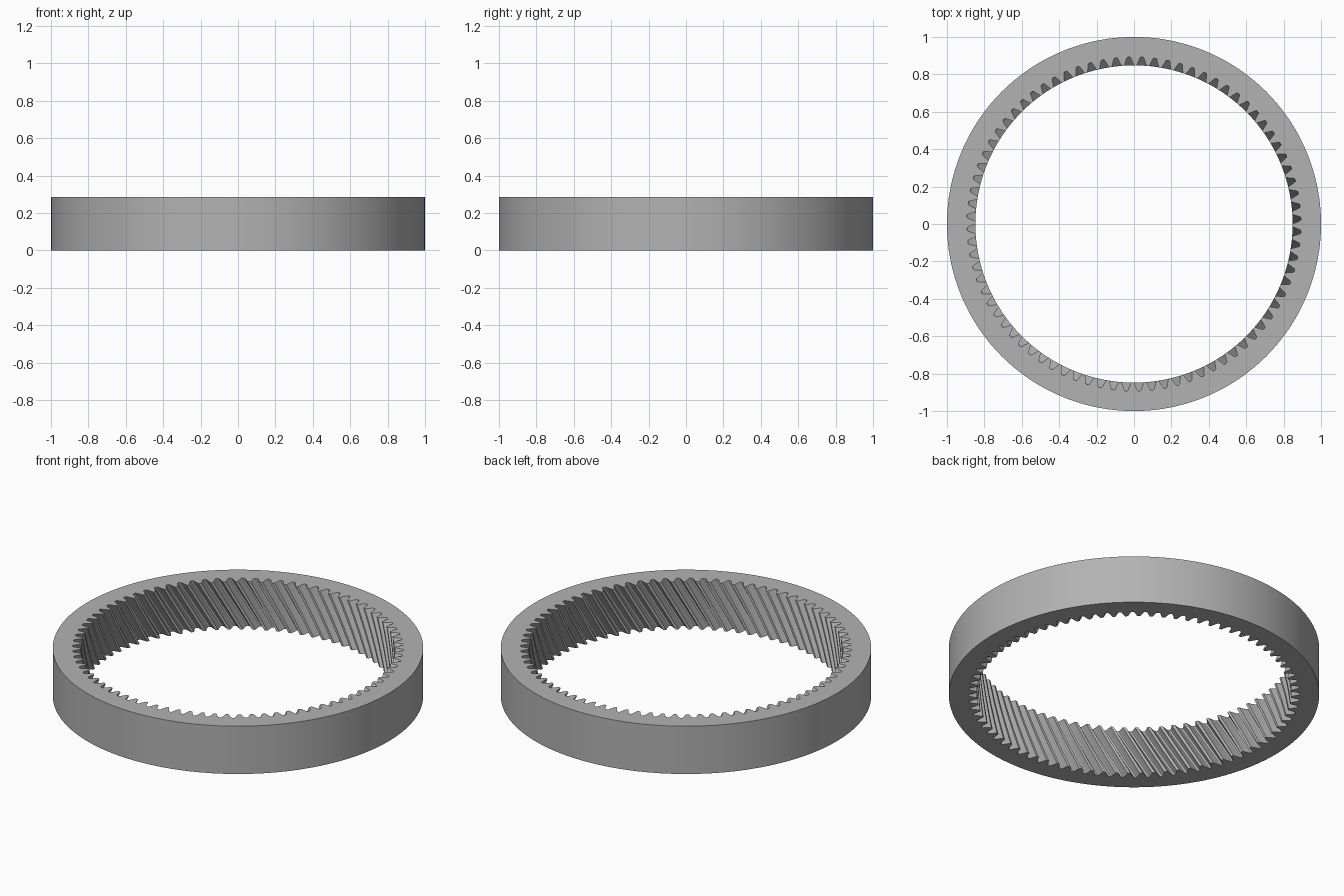
import bpy
import bmesh
from math import cos, sin, pi, radians, tau

if "Cube" in bpy.data.objects:
    bpy.data.objects.remove(bpy.data.objects["Cube"])

TEETH = 80
HEIGHT = 0.285
OUTER_R = 1.0
TWIST = radians(10.8)          # turn of the teeth from bottom to top
PHASE = radians(91.8)          # centre of one gap on the top face
LAYERS = 16

# Half of one tooth gap: (fraction of the pitch from gap centre, radius)
half_gap = [(0.09, 0.893), (0.16, 0.888), (0.20, 0.880),
            (0.27, 0.868), (0.33, 0.858), (0.38, 0.848)]
gap = [(-f, r) for f, r in reversed(half_gap)] + half_gap

pitch = tau / TEETH
profile = [((t + f) * pitch, r) for t in range(TEETH) for f, r in gap]
count = len(profile)


def ring(bm, points, z, turn):
    return [bm.verts.new((r * cos(a + turn), r * sin(a + turn), z)) for a, r in points]


def bridge(bm, lower, upper, smooth=False):
    for i in range(count):
        j = (i + 1) % count
        bm.faces.new((lower[i], lower[j], upper[j], upper[i])).smooth = smooth


bm = bmesh.new()

# Helical toothed inner wall
inner = []
for k in range(LAYERS + 1):
    t = k / LAYERS
    inner.append(ring(bm, profile, HEIGHT * t, PHASE + TWIST * (t - 1)))
for low, high in zip(inner, inner[1:]):
    bridge(bm, high, low)

# Plain outer wall
circle = [(tau * i / count, OUTER_R) for i in range(count)]
bottom = ring(bm, circle, 0, 0)
top = ring(bm, circle, HEIGHT, 0)
bridge(bm, bottom, top, True)


# Flat end faces, pairing each tooth point with the nearest outer point
def aligned(outer, turn):
    shift = round((turn + profile[0][0]) / tau * count)
    return [outer[(i + shift) % count] for i in range(count)]


bridge(bm, inner[-1], aligned(top, PHASE)[:])
bridge(bm, aligned(bottom, PHASE - TWIST), inner[0])
bmesh.ops.recalc_face_normals(bm, faces=bm.faces)

mesh = bpy.data.meshes.new("ring_gear")
bm.to_mesh(mesh)
bm.free()
gear = bpy.data.objects.new("ring_gear", mesh)
bpy.context.collection.objects.link(gear)

# Plain grey metal
grey = bpy.data.materials.new("grey_metal")
grey.use_nodes = True
colour = (0.45, 0.45, 0.45, 1)
grey.diffuse_color = colour
grey.node_tree.nodes["Principled BSDF"].inputs["Base Color"].default_value = colour
mesh.materials.append(grey)

bpy.context.view_layer.objects.active = gear
gear.select_set(True)
bpy.ops.object.shade_smooth_by_angle(angle=radians(25))
